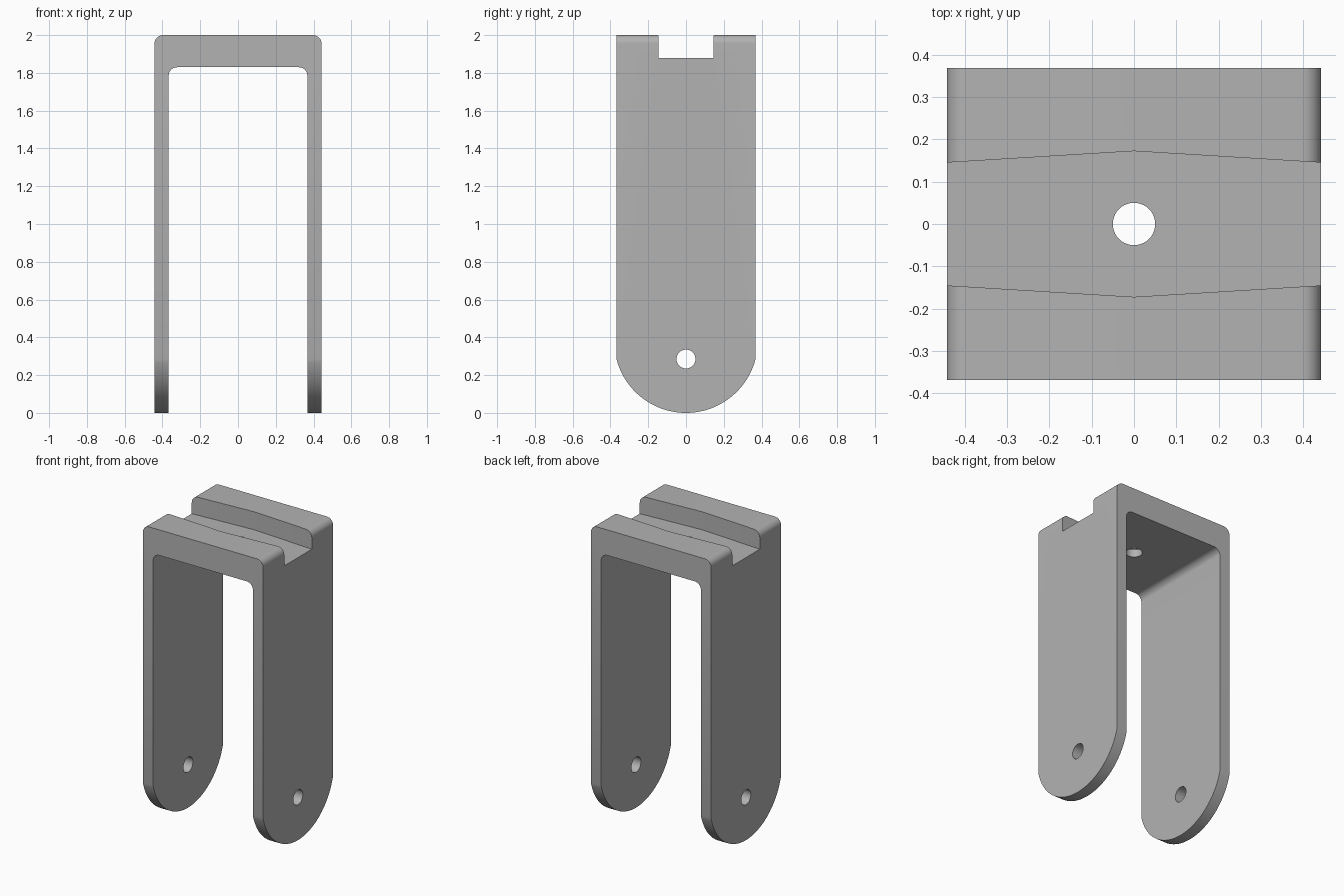
import bpy, bmesh, math
from mathutils import Vector

cube = bpy.data.objects.get("Cube")
if cube:
    bpy.data.objects.remove(cube, do_unlink=True)

W, INNER, DEPTH = 0.442, 0.367, 0.368      # half sizes
TOP, UNDER, SLOT = 2.0, 1.83, 1.88         # heights
HOLE_Z, HOLE_R, FILLET = 0.285, 0.05, 0.045

steel = bpy.data.materials.new("grey_metal")
steel.use_nodes = True
grey = (0.45, 0.45, 0.45, 1)
steel.diffuse_color = grey
steel.node_tree.nodes["Principled BSDF"].inputs["Base Color"].default_value = grey


def arc(cx, cz, r, start, end, steps):
    """Points along a circular arc, angles in degrees."""
    angles = [math.radians(start + (end - start) * i / steps) for i in range(steps + 1)]
    return [(cx + r * math.cos(a), cz + r * math.sin(a)) for a in angles]


def prism(name, points, place, along):
    """Extrude a flat outline: place maps (u, v) to 3D, along is the sweep."""
    bm = bmesh.new()
    face = bm.faces.new([bm.verts.new(place(u, v)) for u, v in points])
    swept = bmesh.ops.extrude_face_region(bm, geom=[face])["geom"]
    bmesh.ops.translate(bm, vec=Vector(along),
                        verts=[g for g in swept if isinstance(g, bmesh.types.BMVert)])
    bmesh.ops.recalc_face_normals(bm, faces=bm.faces)
    mesh = bpy.data.meshes.new(name)
    bm.to_mesh(mesh)
    bm.free()
    mesh.materials.append(steel)
    obj = bpy.data.objects.new(name, mesh)
    bpy.context.collection.objects.link(obj)
    return obj


def cut(target, cutter, operation="DIFFERENCE"):
    bpy.context.view_layer.objects.active = target
    mod = target.modifiers.new(cutter.name, "BOOLEAN")
    mod.operation, mod.object, mod.solver = operation, cutter, "EXACT"
    bpy.ops.object.modifier_apply(modifier=mod.name)
    bpy.data.objects.remove(cutter, do_unlink=True)


# Upside-down U with rounded corners, swept front to back
right_half = ([(INNER, -0.1), (W, -0.1)]
              + arc(W - FILLET, TOP - FILLET, FILLET, 0, 90, 10))
inner_half = arc(INNER - FILLET, UNDER - FILLET, FILLET, 90, 0, 10)
half = inner_half + right_half
outline = half + [(-x, z) for x, z in reversed(half)]
bracket = prism("u_bracket", outline, lambda u, v: (u, -DEPTH, v), (0, 2 * DEPTH, 0))

# Round the lower ends of both arms
radius = (DEPTH ** 2 + HOLE_Z ** 2) / (2 * HOLE_Z)
spread = math.degrees(math.asin(DEPTH / radius))
ends = arc(0, radius, radius, -90 - spread, -90 + spread, 48)
ends += [(0.5, ends[-1][1]), (0.5, 2.2), (-0.5, 2.2), (-0.5, ends[0][1])]
cut(bracket, prism("arm_outline", ends, lambda u, v: (-1, u, v), (2, 0, 0)), "INTERSECT")

# Slot across the top, widening toward the middle
slot = [(-W, -0.145), (0, -0.172), (W, -0.145), (W, 0.145), (0, 0.172), (-W, 0.145)]
slot = [(x * 1.1, y - math.copysign(0.0027, y) if x else y) for x, y in slot]
cut(bracket, prism("top_slot", slot, lambda u, v: (u, v, SLOT), (0, 0, 0.3)))

# Pivot hole through both arms and mounting hole through the bridge
circle = arc(0, 0, HOLE_R, 0, 360, 40)[:-1]
cut(bracket, prism("pivot_hole", circle, lambda u, v: (-1, u, v + HOLE_Z), (2, 0, 0)))
cut(bracket, prism("mount_hole", circle, lambda u, v: (u, v, 1.6), (0, 0, 0.6)))

bpy.ops.object.select_all(action="DESELECT")
bracket.select_set(True)
bpy.context.view_layer.objects.active = bracket
bpy.ops.object.shade_smooth_by_angle(angle=math.radians(30))
